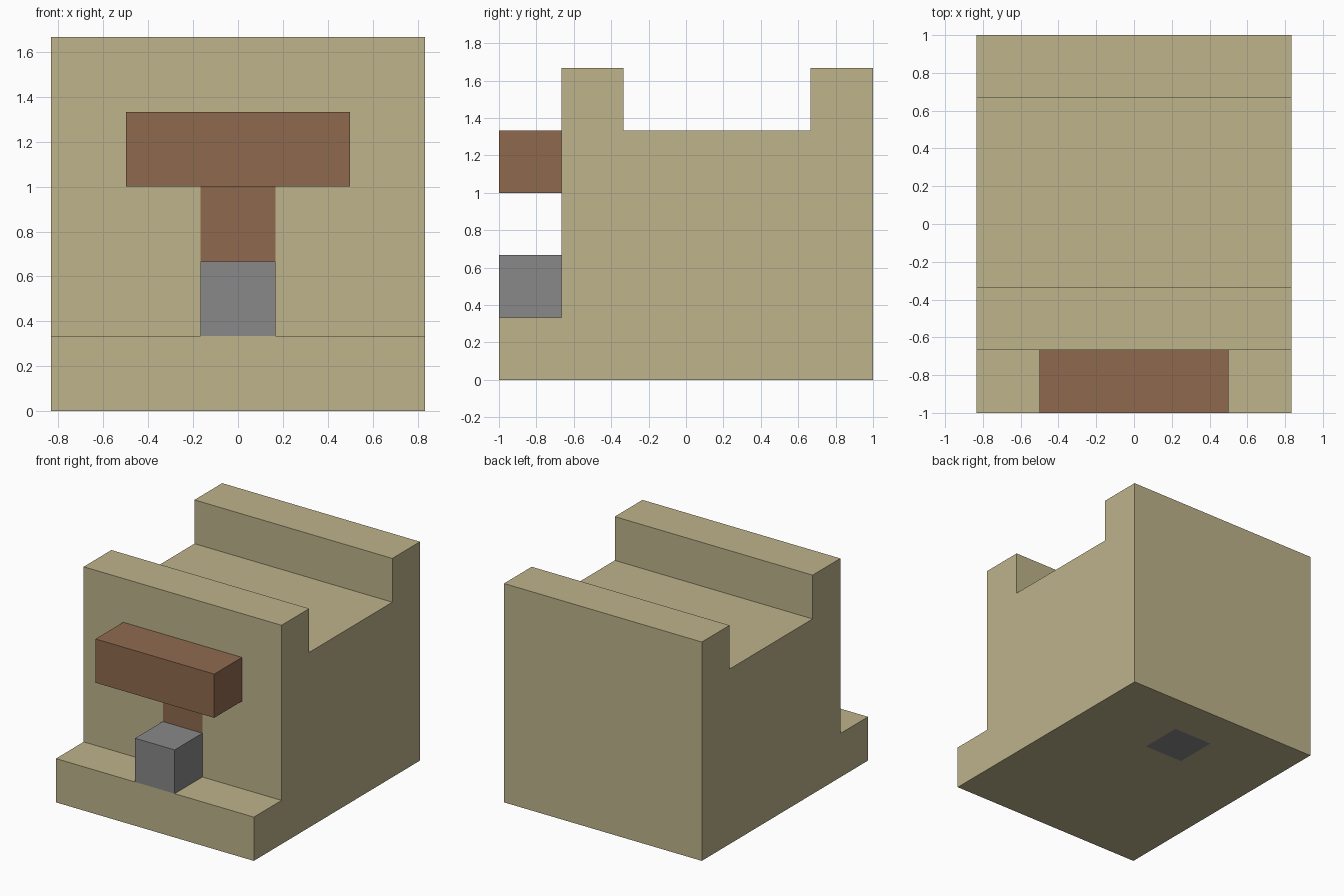
import bpy, bmesh
from mathutils import Vector

if "Cube" in bpy.data.objects:
    bpy.data.objects.remove(bpy.data.objects["Cube"], do_unlink=True)

U = 1 / 3  # grid unit of the model


def material(name, hex_code):
    srgb = [int(hex_code[i:i + 2], 16) / 255 for i in (0, 2, 4)]
    lin = [c / 12.92 if c <= 0.04045 else ((c + 0.055) / 1.055) ** 2.4 for c in srgb]
    mat = bpy.data.materials.new(name)
    mat.use_nodes = True
    mat.diffuse_color = (*lin, 1)
    mat.node_tree.nodes["Principled BSDF"].inputs["Base Color"].default_value = (*lin, 1)
    return mat


sand = material("sand", "BDB38B")
brown = material("brown", "8F6A4F")
grey = material("grey", "888888")


def add_object(name, bm, materials):
    mesh = bpy.data.meshes.new(name)
    bm.to_mesh(mesh)
    bm.free()
    for mat in materials:
        mesh.materials.append(mat)
    obj = bpy.data.objects.new(name, mesh)
    bpy.context.collection.objects.link(obj)
    return obj


def box(name, low, high, mat):
    """Box between two corners given in grid units."""
    bm = bmesh.new()
    bmesh.ops.create_cube(bm, size=1)
    low, high = Vector(low) * U, Vector(high) * U
    for v in bm.verts:
        v.co = Vector((h if c > 0 else l) for c, l, h in zip(v.co, low, high))
    return add_object(name, bm, [mat])


def cut(bm, faces, axis, positions):
    """Split the given faces by planes across one axis."""
    for p in positions:
        normal = Vector((0, 0, 0))
        normal[axis] = 1
        edges = {e for f in faces for e in f.edges}
        verts = {v for f in faces for v in f.verts}
        result = bmesh.ops.bisect_plane(bm, geom=list(verts) + list(edges) + faces,
                                        plane_co=normal * p * U, plane_no=normal)
        faces = [g for g in result["geom"] if isinstance(g, bmesh.types.BMFace)]
    return faces


# Body: stepped side profile (y, z) extruded across the width
profile = [(-3, 0), (3, 0), (3, 5), (2, 5), (2, 4), (-1, 4), (-1, 5), (-2, 5), (-2, 1), (-3, 1)]
bm = bmesh.new()
side = bm.faces.new([bm.verts.new((-2.5 * U, y * U, z * U)) for y, z in profile])
extruded = bmesh.ops.extrude_face_region(bm, geom=[side])["geom"]
bmesh.ops.translate(bm, vec=(5 * U, 0, 0),
                    verts=[g for g in extruded if isinstance(g, bmesh.types.BMVert)])
bmesh.ops.recalc_face_normals(bm, faces=bm.faces[:])


def find(test):
    bm.normal_update()
    return [f for f in bm.faces if test(f.normal, f.calc_center_median() / U)]


# Brown stem let flush into the front wall
wall = find(lambda n, c: n.y < -0.9 and abs(c.y + 2) < 0.1)
for f in cut(bm, cut(bm, wall, 0, (-0.5, 0.5)), 2, (2, 3)):
    c = f.calc_center_median() / U
    if abs(c.x) < 0.5 and 2 < c.z < 3:
        f.material_index = 1

# Grey square let flush into the underside
base = find(lambda n, c: n.z < -0.9)
for f in cut(bm, cut(bm, base, 0, (-0.5, 0.5)), 1, (1, 2)):
    c = f.calc_center_median() / U
    if abs(c.x) < 0.5 and 1 < c.y < 2:
        f.material_index = 2

add_object("stepped_body", bm, [sand, brown, grey])

# Parts standing out from the front wall
box("front_crossbar", (-1.5, -3, 3), (1.5, -2, 4), brown)
box("front_block", (-0.5, -3, 1), (0.5, -2, 2), grey)
